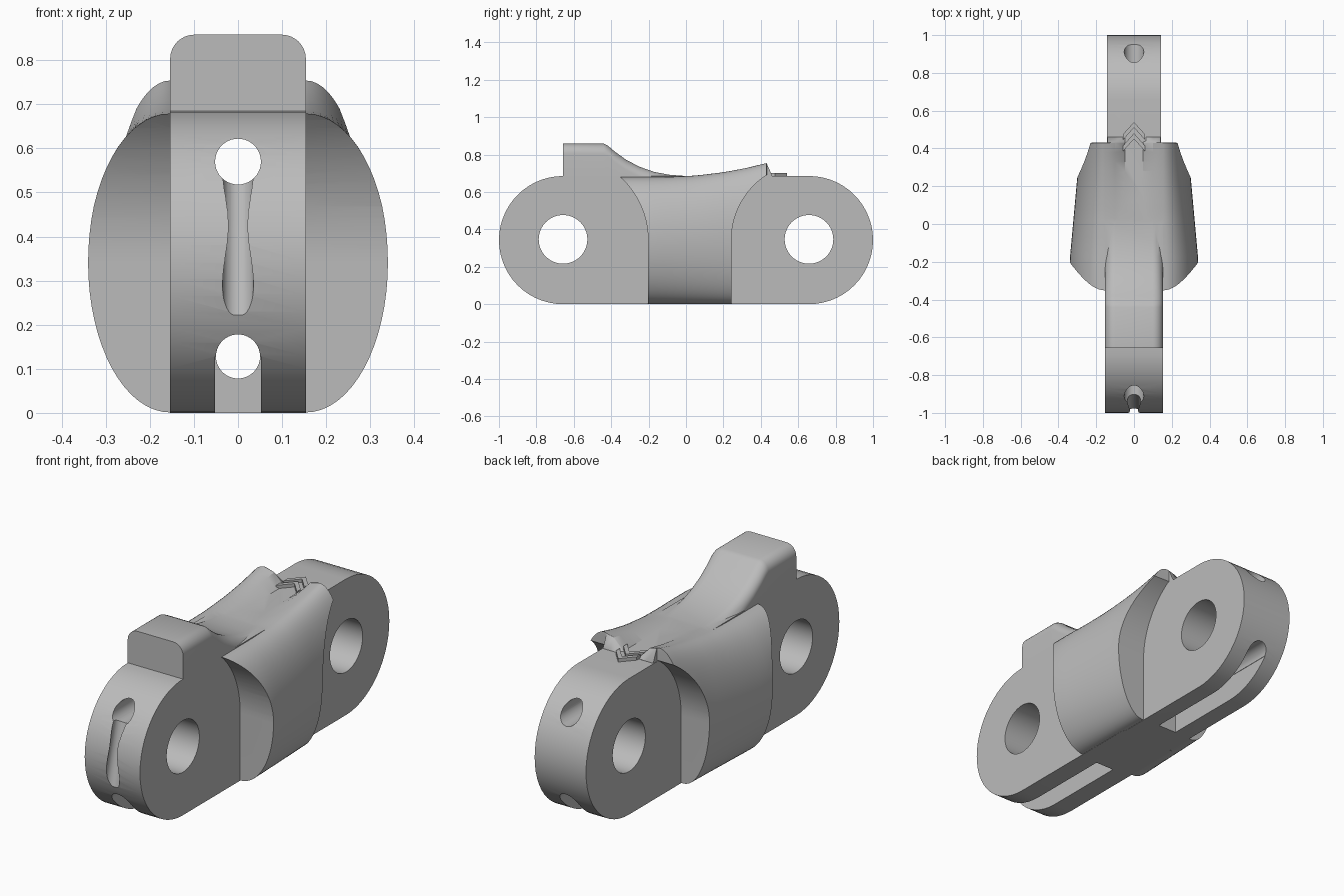
import bpy, bmesh
from math import sin, cos, pi, sqrt
from mathutils import Vector

if "Cube" in bpy.data.objects:
    bpy.data.objects.remove(bpy.data.objects["Cube"])

steel = bpy.data.materials.new("plain_grey")
steel.use_nodes = True
GREY = (0.5, 0.5, 0.5, 1)
steel.diffuse_color = GREY
steel.node_tree.nodes["Principled BSDF"].inputs["Base Color"].default_value = GREY

R = 0.3425      # end radius of the link
PIN = 0.6575    # pin centre distance


def loft(name, rings):
    """Closed solid through rings of equal point count."""
    bm = bmesh.new()
    rows = [[bm.verts.new(p) for p in ring] for ring in rings]
    n = len(rows[0])
    for a, b in zip(rows, rows[1:]):
        for i in range(n):
            j = (i + 1) % n
            bm.faces.new((a[i], a[j], b[j], b[i]))
    bm.faces.new(rows[0])
    bm.faces.new(rows[-1])
    bmesh.ops.recalc_face_normals(bm, faces=bm.faces)
    mesh = bpy.data.meshes.new(name)
    bm.to_mesh(mesh)
    bm.free()
    ob = bpy.data.objects.new(name, mesh)
    bpy.context.collection.objects.link(ob)
    mesh.materials.append(steel)
    return ob


def side_prism(name, profile, x0, x1):
    """Extrude a (y, z) profile along x."""
    return loft(name, [[(x, y, z) for y, z in profile] for x in (x0, x1)])


def box(name, lo, hi):
    return side_prism(name, [(lo[1], lo[2]), (hi[1], lo[2]), (hi[1], hi[2]), (lo[1], hi[2])], lo[0], hi[0])


def rod(name, start, end, radius, n=40):
    start, end = Vector(start), Vector(end)
    turn = (end - start).to_track_quat('Z', 'Y')
    ring = [turn @ Vector((radius * cos(2 * pi * i / n), radius * sin(2 * pi * i / n), 0)) for i in range(n)]
    return loft(name, [[p + v for v in ring] for p in (start, end)])


def combine(ob, tool, operation):
    """Apply a boolean and discard the tool."""
    mod = ob.modifiers.new(operation, 'BOOLEAN')
    mod.operation, mod.solver, mod.object = operation, 'EXACT', tool
    tool.hide_render = True
    bpy.context.view_layer.objects.active = ob
    bpy.ops.object.modifier_apply(modifier=mod.name)
    bpy.data.objects.remove(tool)


def interp(table, y):
    for (a, u), (b, v) in zip(table, table[1:]):
        if y <= b:
            return u + (v - u) * (y - a) / (b - a)
    return table[-1][1]


def arc(cy, cz, r, a0, a1, n=28):
    return [(cy + r * cos(a0 + (a1 - a0) * i / n), cz + r * sin(a0 + (a1 - a0) * i / n)) for i in range(n + 1)]


# Link plate: wide front half, slightly narrower rear half
front_half = [(0.1, 0), (0.1, 2 * R)] + arc(-PIN, R, R, pi / 2, 3 * pi / 2)
rear_half = [(0, 2 * R), (0, 0)] + arc(PIN, R, R, -pi / 2, pi / 2)
body = side_prism("link_body", front_half, -0.154, 0.154)
rear = side_prism("rear_half", rear_half, -0.143, 0.143)

# Barrel: half-ellipse flanks, rising to the rear with a central trough
TOP = [(-0.37, 0.68), (-0.1, 0.681), (0.05, 0.688), (0.2, 0.706), (0.32, 0.728), (0.43, 0.755)]
SWELL = [(-0.37, 0.187), (-0.2, 0.187), (0.24, 0.147), (0.43, 0.137)]


def barrel_ring(y, top, swell, x0=0.154):
    floor = min(top, 0.683)
    half = [(0.045, floor), (0.1, floor + 0.8 * (top - floor))]
    mid = top / 2
    half += [(x0 + swell * sin(pi * i / 32), mid + (mid - 0.001) * cos(pi * i / 32)) for i in range(33)]
    return [(x, y, z) for x, z in half] + [(-x, y, z) for x, z in reversed(half)]


rings = []
for i in range(17):
    y = -0.37 + 0.8 * i / 16
    rings.append(barrel_ring(y, interp(TOP, y), interp(SWELL, y)))
rings.append(barrel_ring(0.432, 0.752, 0.001, 0.14))
rings.append(barrel_ring(0.46, 0.69, 0.001, 0.14))
barrel = loft("barrel", rings)

# Round clearance for the neighbouring links, on both flanks
for way, r, inner in ((-1, 0.455, 0.15), (1, 0.415, 0.1415)):
    curve = [(way * (PIN + r * cos(a)), R + r * sin(a)) for a in [pi - pi / 2 * i / 28 for i in range(29)]]
    profile = [(curve[0][0], -0.1)] + curve + [(way * 1.2, curve[-1][1]), (way * 1.2, -0.1)]
    for s in (-1, 1):
        combine(barrel, side_prism("clearance_cutter", profile, s * inner, s * 0.5), 'DIFFERENCE')

# Guide tooth with rounded shoulders, sweeping down to the middle
RIDGE = [(-0.6575, 0.858), (-0.44, 0.858), (-0.42, 0.849), (-0.38, 0.815), (-0.32, 0.772), (-0.25, 0.735),
         (-0.17, 0.707), (-0.09, 0.692), (0, 0.685), (0.06, 0.68)]
rings = []
for y, z in RIDGE:
    half = [(0.154, 0.5)] + arc(0.099, z - 0.055, 0.055, 0, pi / 2, 8)
    rings.append([(x, y, h) for x, h in half] + [(-x, y, h) for x, h in reversed(half)])
tooth = loft("guide_tooth", rings)

for part in (rear, barrel, tooth):
    combine(body, part, 'UNION')

# Pin holes across, lightening bores lengthwise
for s in (-1, 1):
    combine(body, rod("pin_cutter", (-1, s * PIN, R + 0.004), (1, s * PIN, R + 0.004), 0.13, 64), 'DIFFERENCE')
combine(body, rod("upper_bore", (0, -1.2, 0.57), (0, 1.2, 0.57), 0.052), 'DIFFERENCE')
combine(body, rod("lower_bore", (0, -1.2, 0.128), (0, 1.2, 0.128), 0.05), 'DIFFERENCE')

# Open slots below the lower bore
combine(body, box("front_slot", (-0.052, -1.2, -0.1), (0.052, -0.22, 0.128)), 'DIFFERENCE')
combine(body, box("rear_slot", (-0.052, 0.25, -0.1), (0.052, 1.2, 0.128)), 'DIFFERENCE')

# Tapered groove on the rounded front
combine(body, rod("front_groove", (0, -1.01, 0.23), (0, -0.925, 0.57), 0.035), 'DIFFERENCE')

# Raised direction chevrons
parts = [body]
for i, tip in enumerate((0.54, 0.48)):
    outline = [(0, tip), (0.058, tip - 0.065), (0.058, tip - 0.095), (0, tip - 0.03),
               (-0.058, tip - 0.095), (-0.058, tip - 0.065)]
    parts.append(loft("chevron_%d" % (i + 1), [[(x, y, z) for x, y in outline] for z in (0.67, 0.702)]))

# Smooth the curved faces and keep the edges crisp
bpy.ops.object.select_all(action='DESELECT')
for ob in parts:
    ob.select_set(True)
bpy.context.view_layer.objects.active = body
bpy.ops.object.shade_smooth_by_angle(angle=0.5)
